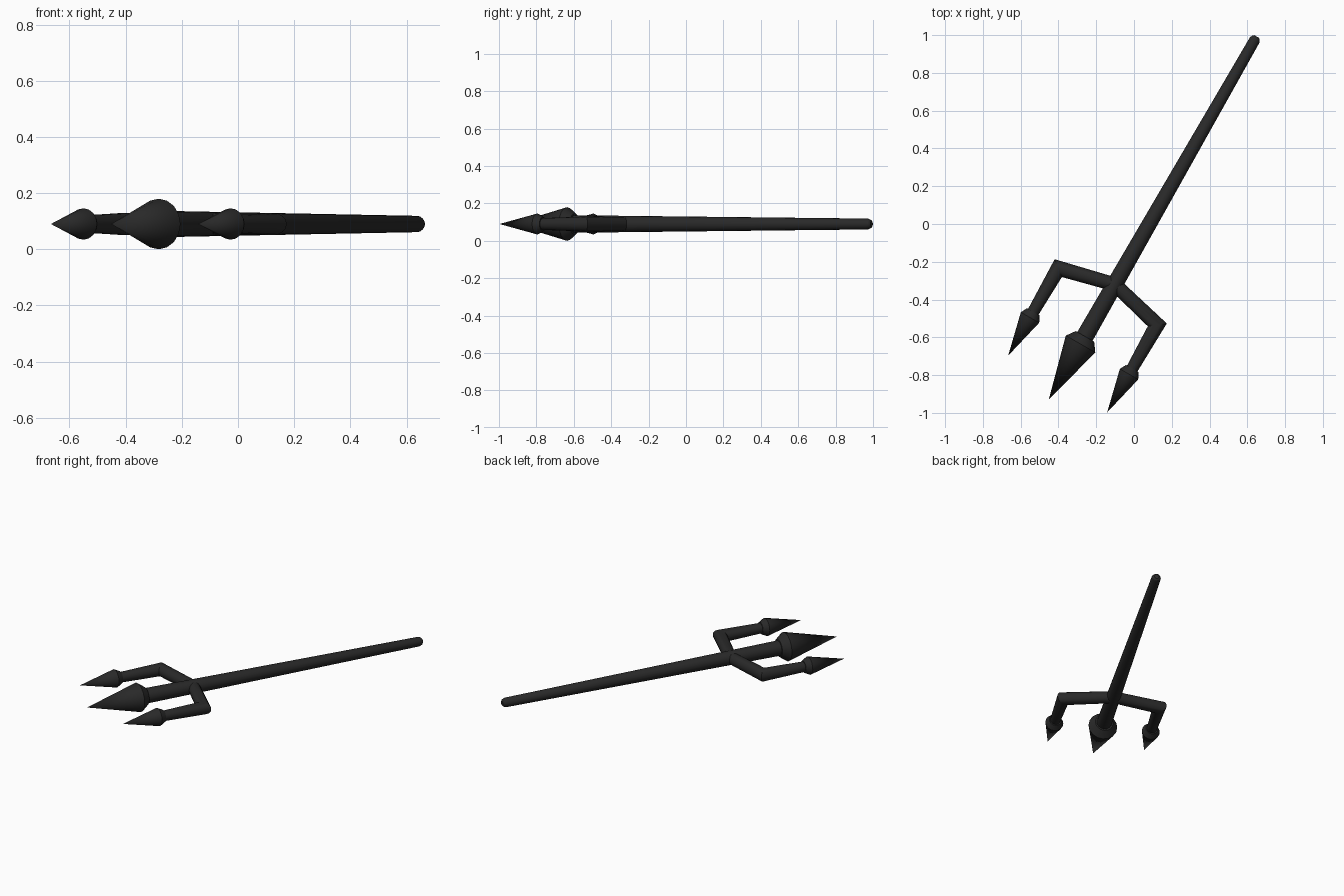
import bpy, bmesh, math
from mathutils import Vector, Matrix

if "Cube" in bpy.data.objects:
    bpy.data.objects.remove(bpy.data.objects["Cube"])

SIDES = 16
Z_AXIS = Vector((0, 0, 1))
# Local frame: +y runs back along the shaft, x is across the prongs
PLACE = Matrix.Translation((0.061, -0.035, 0.09)) @ Matrix.Rotation(math.radians(-29.8), 4, 'Z')

dark = bpy.data.materials.new("dark_iron")
dark.diffuse_color = (0.022, 0.022, 0.022, 1)
dark.use_nodes = True
dark.node_tree.nodes["Principled BSDF"].inputs["Base Color"].default_value = dark.diffuse_color


def tube(name, stations):
    """Sweep a round section through (x, forward, radius) stations with mitred corners."""
    pts = [Vector((x, -u, 0)) for x, u, r in stations]
    bm = bmesh.new()
    rings = []
    last = len(pts) - 1
    for i, p in enumerate(pts):
        a = (pts[i] - pts[i - 1]).normalized() if i else (pts[1] - pts[0]).normalized()
        b = (pts[i + 1] - pts[i]).normalized() if i < last else a
        t = (a + b).normalized()
        side = t.cross(Z_AXIS) / t.dot(a)
        r = max(stations[i][2], 1e-5)
        ring = []
        for k in range(SIDES):
            ang = 2 * math.pi * k / SIDES
            ring.append(bm.verts.new(p + side * r * math.cos(ang) + Z_AXIS * r * math.sin(ang)))
        rings.append(ring)
    for r0, r1 in zip(rings, rings[1:]):
        for k in range(SIDES):
            j = (k + 1) % SIDES
            bm.faces.new((r0[k], r0[j], r1[j], r1[k]))
    bm.faces.new(rings[0][::-1])
    bm.faces.new(rings[-1])
    bmesh.ops.remove_doubles(bm, verts=bm.verts, dist=1e-4)
    bmesh.ops.recalc_face_normals(bm, faces=bm.faces)
    bm.transform(PLACE)
    mesh = bpy.data.meshes.new(name)
    bm.to_mesh(mesh)
    bm.free()
    mesh.materials.append(dark)
    ob = bpy.data.objects.new(name, mesh)
    bpy.context.collection.objects.link(ob)
    bpy.ops.object.select_all(action='DESELECT')
    ob.select_set(True)
    bpy.context.view_layer.objects.active = ob
    bpy.ops.object.shade_smooth_by_angle(angle=math.radians(30))
    return ob


# Tapered shaft with a rounded butt
tube("shaft", [(0, -1.184, 0.014), (0, -1.177, 0.023), (0, -1.162, 0.029), (0, 0.67, 0.047)])

# Large central spearhead
tube("centre_head", [(0, 0.645, 0.056), (0, 0.692, 0.09), (0, 1.031, 0)])

# Bent side prongs with small spearheads
for label, s in (("left", -1), ("right", 1)):
    x = 0.302 * s
    tube(label + "_prong", [(0, 0.328, 0.037), (x, 0.402, 0.040), (x, 0.69, 0.031)])
    tube(label + "_head", [(x, 0.668, 0.038), (x, 0.703, 0.056), (x, 0.936, 0)])
